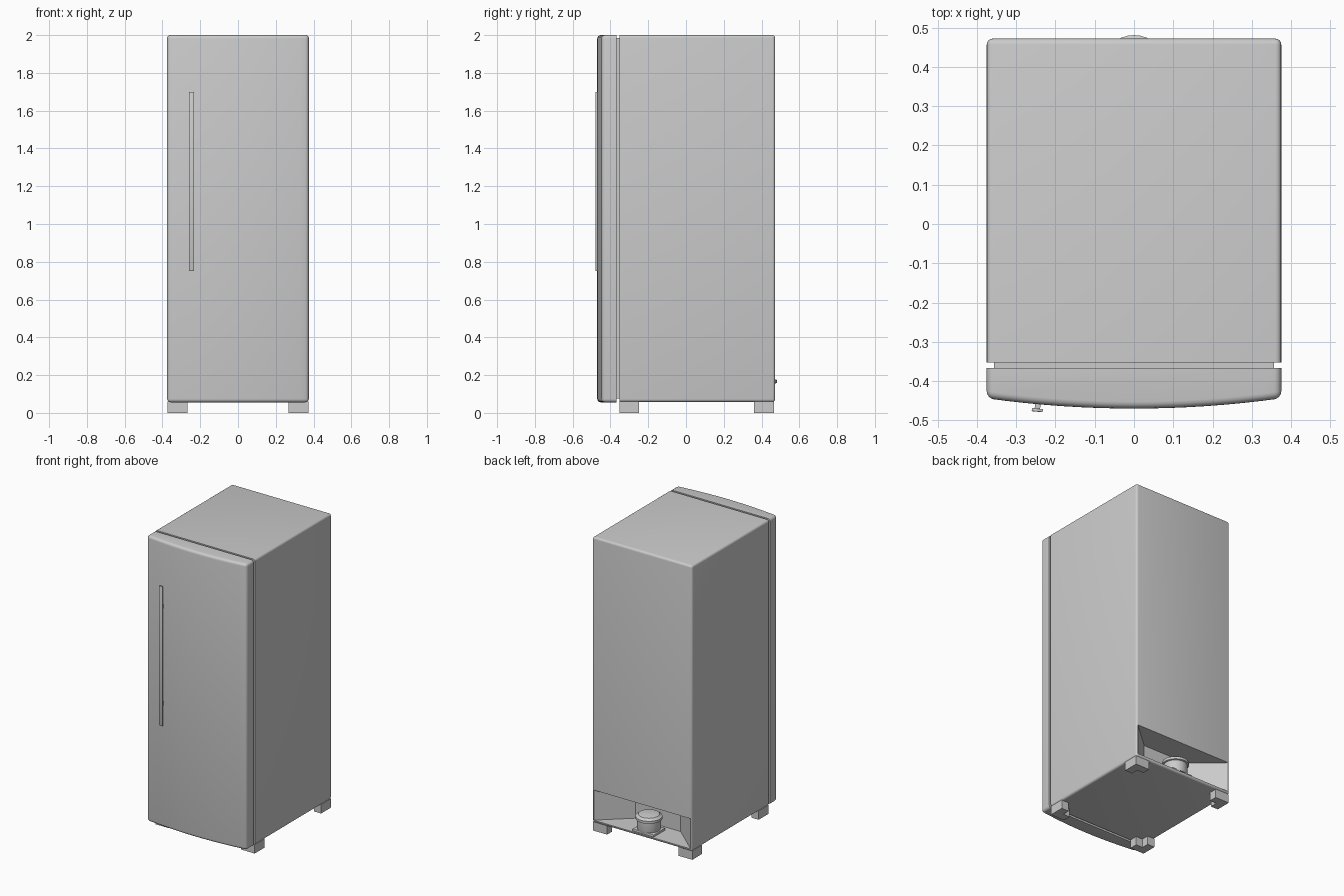
import bpy, bmesh, math
from mathutils import Matrix, Vector

if "Cube" in bpy.data.objects:
    bpy.data.objects.remove(bpy.data.objects["Cube"])


def finish(name, bm, smooth=True):
    bmesh.ops.recalc_face_normals(bm, faces=bm.faces)
    me = bpy.data.meshes.new(name)
    bm.to_mesh(me)
    bm.free()
    ob = bpy.data.objects.new(name, me)
    bpy.context.collection.objects.link(ob)
    if smooth:
        smooth_ob(ob)
    return ob


def smooth_ob(ob):
    bpy.ops.object.select_all(action='DESELECT')
    ob.select_set(True)
    bpy.context.view_layer.objects.active = ob
    bpy.ops.object.shade_smooth_by_angle(angle=math.radians(35))


def prism(name, pts, z0, z1, bevel=0, flat_y=None, seg=4, smooth=True):
    """Extrude an xy outline from z0 to z1; round sharp edges except those on flat_y."""
    bm = bmesh.new()
    face = bm.faces.new([bm.verts.new((x, y, z0)) for x, y in pts])
    ext = bmesh.ops.extrude_face_region(bm, geom=[face])['geom']
    top = [v for v in ext if isinstance(v, bmesh.types.BMVert)]
    bmesh.ops.translate(bm, verts=top, vec=(0, 0, z1 - z0))
    bmesh.ops.recalc_face_normals(bm, faces=bm.faces)
    if bevel:
        edges = [e for e in bm.edges if e.calc_face_angle(0) > 0.5 and not
                 (flat_y is not None and all(abs(v.co.y - flat_y) < 1e-4 for v in e.verts))]
        bmesh.ops.bevel(bm, geom=edges, offset=bevel, segments=seg, profile=0.5,
                        affect='EDGES', clamp_overlap=True)
    return finish(name, bm, smooth)


def rect(x0, x1, y0, y1):
    return [(x0, y0), (x1, y0), (x1, y1), (x0, y1)]


# Cabinet with a tapered recess low on the back
cabinet = prism("cabinet", rect(-.375, .375, -.353, .472), .058, 2.0, .015, -.353)
cutter = prism("recess_cutter", [(-.365, .472), (-.365, .5), (.365, .5), (.365, .472),
                                 (.17, .30), (-.17, .30)], .075, .28, smooth=False)
cutter.hide_render = True
mod = cabinet.modifiers.new("recess", 'BOOLEAN')
mod.object = cutter
mod.operation = 'DIFFERENCE'
mod.solver = 'EXACT'
bpy.context.view_layer.objects.active = cabinet
bpy.ops.object.modifier_apply(modifier="recess")
bpy.data.objects.remove(cutter)
smooth_ob(cabinet)

# Door gasket, set in from the edges
prism("door_gasket", rect(-.356, .356, -.370, -.350), .075, 1.985, smooth=False)


# Bowed door
def bow(x):
    return -.47 + .026 * (x / .375) ** 2


front = [(x, bow(x)) for x in (.375 * (i / 8 - 1) for i in range(17))]
prism("door", front + [(.375, -.367), (-.375, -.367)], .056, 2.0, .018, -.367)

# Handle bar and posts, turned to follow the door
turn = Matrix.Translation((-.246, 0, 0)) @ Matrix.Rotation(math.radians(-5), 4, 'Z')
bar = prism("handle_bar", rect(-.014, .014, -.478, -.470), .75, 1.7, .002, seg=2)
posts = [prism("handle_post", rect(-.007, .007, -.472, -.445), z - .015, z + .015,
               smooth=False) for z in (.9, 1.56)]
for ob in [bar] + posts:
    ob.data.transform(Matrix.Translation((0, .47, 0)))
    ob.data.transform(Matrix.Translation((0, -.47, 0)) @ turn)

# L-shaped corner feet
for sx, side in ((-1, "left"), (1, "right")):
    for y, sy, end in ((-.353, -1, "front"), (.465, 1, "back")):
        outline = [(0, 0), (.105, 0), (.105, .055), (.055, .055), (.055, .105), (0, .105)]
        pts = [(sx * (.373 - a), y - sy * b) for a, b in outline]
        prism(f"{end}_{side}_foot", pts, 0, .06, smooth=False)

# Compressor: lathe-turned can with a rim and domed lid
profile = [(0, .085), (.07, .085), (.074, .10), (.074, .155), (.083, .158), (.083, .175),
           (.074, .178), (.066, .188), (.04, .193), (0, .194)]
bm = bmesh.new()
vs = [bm.verts.new((r, 0, z)) for r, z in profile]
es = [bm.edges.new(p) for p in zip(vs, vs[1:])]
bmesh.ops.spin(bm, geom=vs + es, cent=(0, 0, 0), axis=(0, 0, 1), angle=2 * math.pi,
               steps=32, use_duplicate=False)
bmesh.ops.remove_doubles(bm, verts=bm.verts, dist=1e-5)
bmesh.ops.translate(bm, verts=bm.verts, vec=Vector((0, .398, 0)))
finish("compressor", bm)

# Compressor mounting plate
prism("compressor_base", rect(-.08, .08, .335, .462), .07, .09, .004, seg=2)
